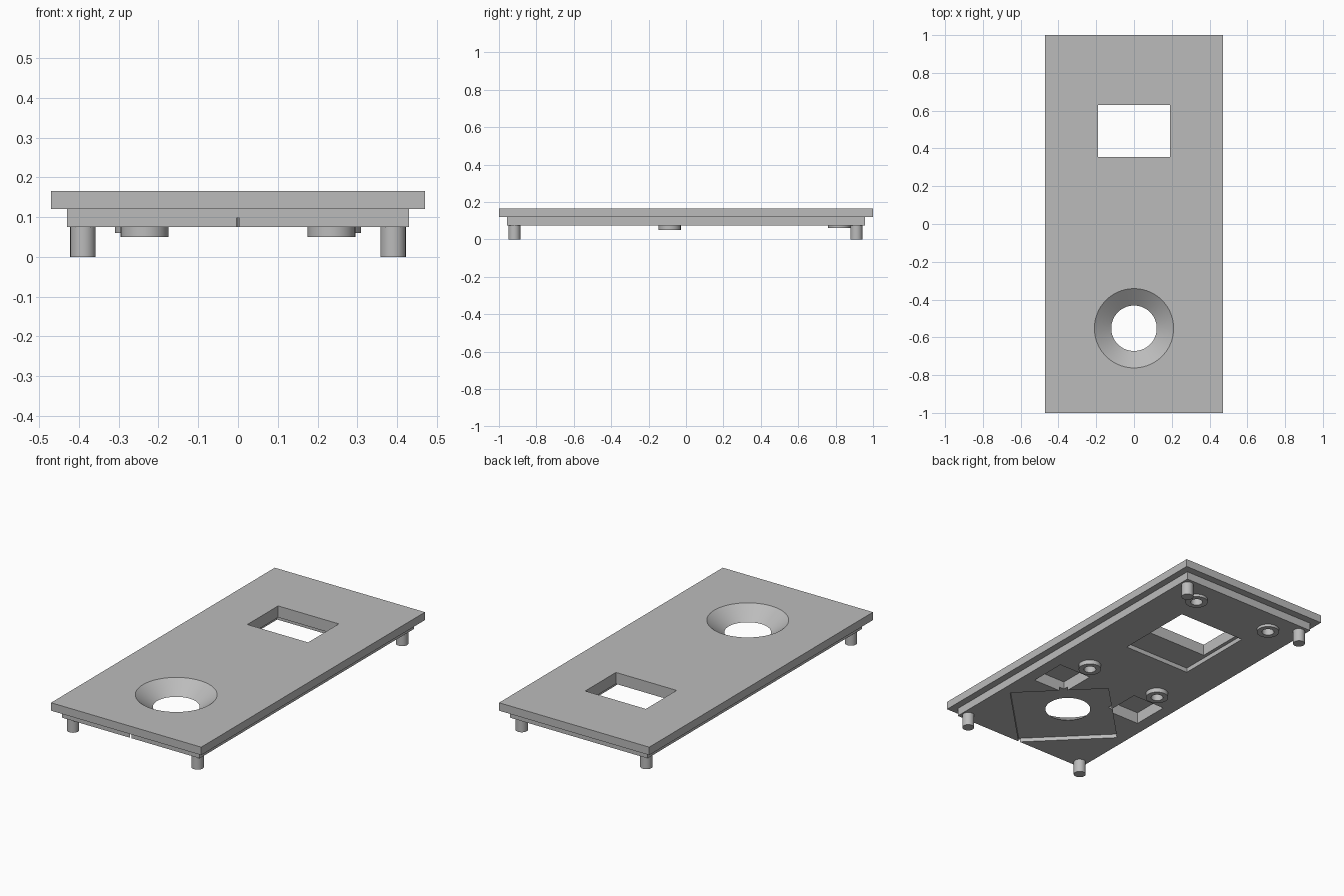
import bpy, bmesh, math
from mathutils import Matrix, Vector

default = bpy.data.objects.get("Cube")
if default:
    bpy.data.objects.remove(default)

grey = bpy.data.materials.new("light grey")
grey.use_nodes = True
GREY = (0.5, 0.5, 0.5, 1)
grey.diffuse_color = GREY
grey.node_tree.nodes["Principled BSDF"].inputs["Base Color"].default_value = GREY


def finish(name, bm):
    mesh = bpy.data.meshes.new(name)
    bm.to_mesh(mesh)
    bm.free()
    mesh.materials.append(grey)
    ob = bpy.data.objects.new(name, mesh)
    bpy.context.collection.objects.link(ob)
    return ob


def box(name, x0, x1, y0, y1, z0, z1):
    bm = bmesh.new()
    size = Vector((x1 - x0, y1 - y0, z1 - z0))
    mid = Vector((x0 + x1, y0 + y1, z0 + z1)) / 2
    bmesh.ops.create_cube(bm, size=1, matrix=Matrix.Translation(mid) @ Matrix.Diagonal(size).to_4x4())
    return finish(name, bm)


def cone(name, x, y, z0, z1, r0, r1, sides=48):
    bm = bmesh.new()
    bmesh.ops.create_cone(bm, cap_ends=True, segments=sides, radius1=r0, radius2=r1,
                          depth=z1 - z0, matrix=Matrix.Translation((x, y, (z0 + z1) / 2)))
    return finish(name, bm)


def cut(ob, cutters):
    for c in cutters:
        mod = ob.modifiers.new("cut", 'BOOLEAN')
        mod.operation, mod.solver, mod.object = 'DIFFERENCE', 'EXACT', c
    graph = bpy.context.evaluated_depsgraph_get()
    mesh = bpy.data.meshes.new_from_object(ob.evaluated_get(graph))
    ob.modifiers.clear()
    ob.data = mesh


# Plates
UNDER, STEP, TOP = 0.075, 0.12, 0.165
top_plate = box("top_plate", -0.47, 0.47, -1, 1, STEP, TOP)
lower_plate = box("lower_plate", -0.43, 0.43, -0.958, 0.958, UNDER, STEP)
parts = [top_plate, lower_plate]

# Window with its wider recess underneath, and the flared round opening
cutters = [
    box("window_cutter", -0.19, 0.19, 0.355, 0.63, 0, 0.3),
    box("window_recess_cutter", -0.21, 0.21, 0.19, 0.65, 0, 0.1),
    cone("funnel_cutter", 0, -0.552, 0.09, 0.175, 0.111, 0.223, 96),
    cone("diamond_recess_cutter", 0, -0.588, 0, 0.097, 0.374, 0.374, 4),
]
bosses = []
for side, s in (("left", 1), ("right", -1)):
    # Deep pockets beside the diamond recess
    x0, x1 = sorted((0.155 * s, 0.36 * s))
    cutters.append(box(side + "_pocket_cutter", x0, x1, -0.4, -0.185, 0, 0.14))
    # Screw bosses
    for end, x, y, z in (("front", 0.235, -0.088, 0.05), ("back", 0.25, 0.82, 0.06)):
        bosses.append(cone(f"{end}_{side}_boss", x * s, y, z, UNDER, 0.06, 0.06))
        cutters.append(cone(f"{end}_{side}_boss_cutter", x * s, y, 0, 0.13, 0.032, 0.032))
    # Feet
    for end, y in (("front", -0.918), ("back", 0.911)):
        parts.append(cone(f"{end}_{side}_foot", 0.39 * s, y, 0, UNDER, 0.032, 0.032))

for ob in [top_plate, lower_plate]:
    cut(ob, cutters)
for ob in bosses:
    cut(ob, [c for c in cutters if "boss" in c.name])
for c in cutters:
    bpy.data.objects.remove(c)

# Smooth round walls, keep edges sharp
bpy.ops.object.select_all(action='DESELECT')
for ob in parts + bosses:
    ob.select_set(True)
bpy.context.view_layer.objects.active = top_plate
bpy.ops.object.shade_smooth_by_angle(angle=math.radians(30))
